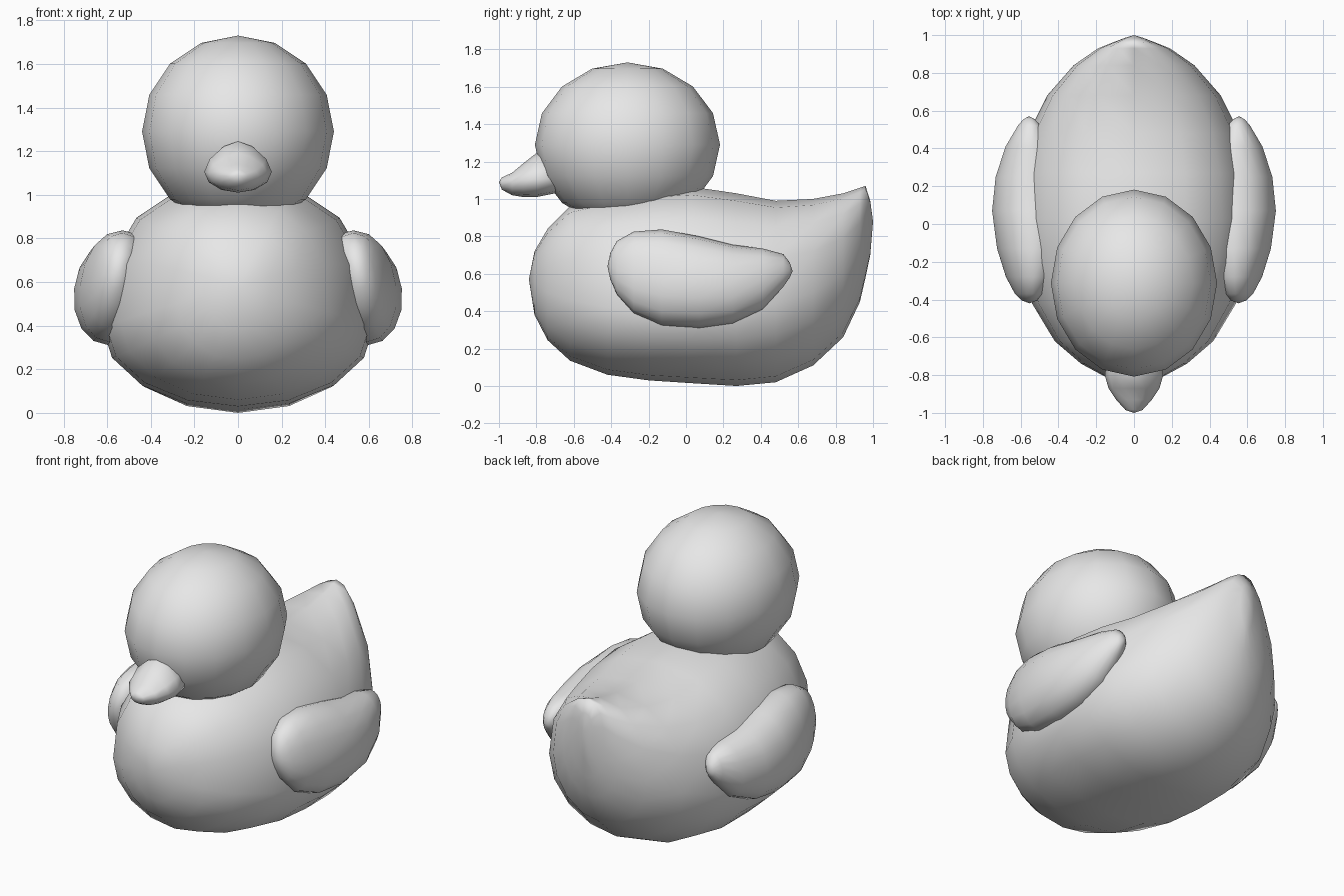
import bpy, bmesh, math

cube = bpy.data.objects.get("Cube")
if cube:
    bpy.data.objects.remove(cube, do_unlink=True)

grey = bpy.data.materials.new("plain_grey")
grey.use_nodes = True
grey.diffuse_color = (0.8, 0.8, 0.8, 1)
grey.node_tree.nodes["Principled BSDF"].inputs["Base Color"].default_value = (0.8, 0.8, 0.8, 1)


def finish(name, bm):
    """Turn a bmesh into a smooth shaded object."""
    bmesh.ops.recalc_face_normals(bm, faces=bm.faces[:])
    for f in bm.faces:
        f.smooth = True
    mesh = bpy.data.meshes.new(name)
    bm.to_mesh(mesh)
    bm.free()
    mesh.materials.append(grey)
    obj = bpy.data.objects.new(name, mesh)
    bpy.context.collection.objects.link(obj)
    return obj


def power(v, e):
    return math.copysign(abs(v) ** e, v)


def loft(name, start, rings, end, top_power=2.0, place=lambda x, z: x, sides=16):
    """Skin rings (y, bottom, top, widest z, half width) between two (y, z) tips."""
    bm = bmesh.new()
    loops = []
    for y, low, high, mid, half in rings:
        loop = []
        for i in range(sides):
            a = math.tau * i / sides
            c, s = math.cos(a), math.sin(a)
            e = 2 / top_power if s > 0 else 1
            z = mid + (high - mid if s > 0 else mid - low) * power(s, e)
            loop.append(bm.verts.new((place(half * power(c, e), z), y, z)))
        loops.append(loop)
    for a, b in zip(loops, loops[1:]):
        for i in range(sides):
            j = (i + 1) % sides
            bm.faces.new((a[i], a[j], b[j], b[i]))
    for (y, z), loop in ((start, loops[0]), (end, loops[-1])):
        tip = bm.verts.new((place(0, z), y, z))
        for i in range(sides):
            bm.faces.new((tip, loop[i], loop[(i + 1) % sides]))
    return finish(name, bm)


# Body with raised, pointed tail
loft("body", (-0.84, 0.57), [
    (-0.81, 0.38, 0.72, 0.55, 0.15),
    (-0.74, 0.245, 0.84, 0.50, 0.28),
    (-0.62, 0.135, 0.96, 0.46, 0.42),
    (-0.42, 0.06, 1.01, 0.42, 0.54),
    (-0.20, 0.03, 1.05, 0.40, 0.605),
    (0.03, 0.015, 1.065, 0.40, 0.625),
    (0.27, 0.0, 1.03, 0.41, 0.61),
    (0.48, 0.02, 0.99, 0.44, 0.56),
    (0.68, 0.11, 1.0, 0.50, 0.46),
    (0.84, 0.26, 1.03, 0.60, 0.32),
    (0.93, 0.45, 1.06, 0.72, 0.19),
    (0.96, 0.58, 1.07, 0.80, 0.115),
    (0.985, 0.70, 0.99, 0.86, 0.05),
], (1.0, 0.88), top_power=2.35)

# Head
bm = bmesh.new()
bmesh.ops.create_uvsphere(bm, u_segments=16, v_segments=8, radius=1)
bmesh.ops.scale(bm, vec=(0.44, 0.495, 0.44), verts=bm.verts)
bmesh.ops.translate(bm, vec=(0, -0.313, 1.29), verts=bm.verts)
finish("head", bm)

# Beak
loft("beak", (-1.0, 1.09), [
    (-0.985, 1.05, 1.115, 1.085, 0.045),
    (-0.93, 1.02, 1.14, 1.09, 0.095),
    (-0.87, 1.01, 1.19, 1.10, 0.135),
    (-0.80, 1.01, 1.245, 1.105, 0.155),
    (-0.70, 1.03, 1.245, 1.11, 0.14),
], (-0.62, 1.12), top_power=1.6, sides=12)

# Wings, leaning inwards at the top
wing_rings = [
    (-0.405, 0.57, 0.71, 0.64, 0.04),
    (-0.37, 0.49, 0.775, 0.62, 0.075),
    (-0.28, 0.39, 0.825, 0.60, 0.12),
    (-0.13, 0.325, 0.837, 0.58, 0.165),
    (0.07, 0.31, 0.80, 0.57, 0.19),
    (0.25, 0.335, 0.755, 0.56, 0.17),
    (0.41, 0.41, 0.735, 0.58, 0.12),
    (0.52, 0.53, 0.705, 0.62, 0.06),
    (0.555, 0.58, 0.66, 0.62, 0.03),
]
for side, name in ((1, "left_wing"), (-1, "right_wing")):
    loft(name, (-0.42, 0.64), wing_rings, (0.57, 0.615), top_power=2.2,
         place=lambda x, z: side * (x + 0.56 - 0.12 * (z - 0.58)))
